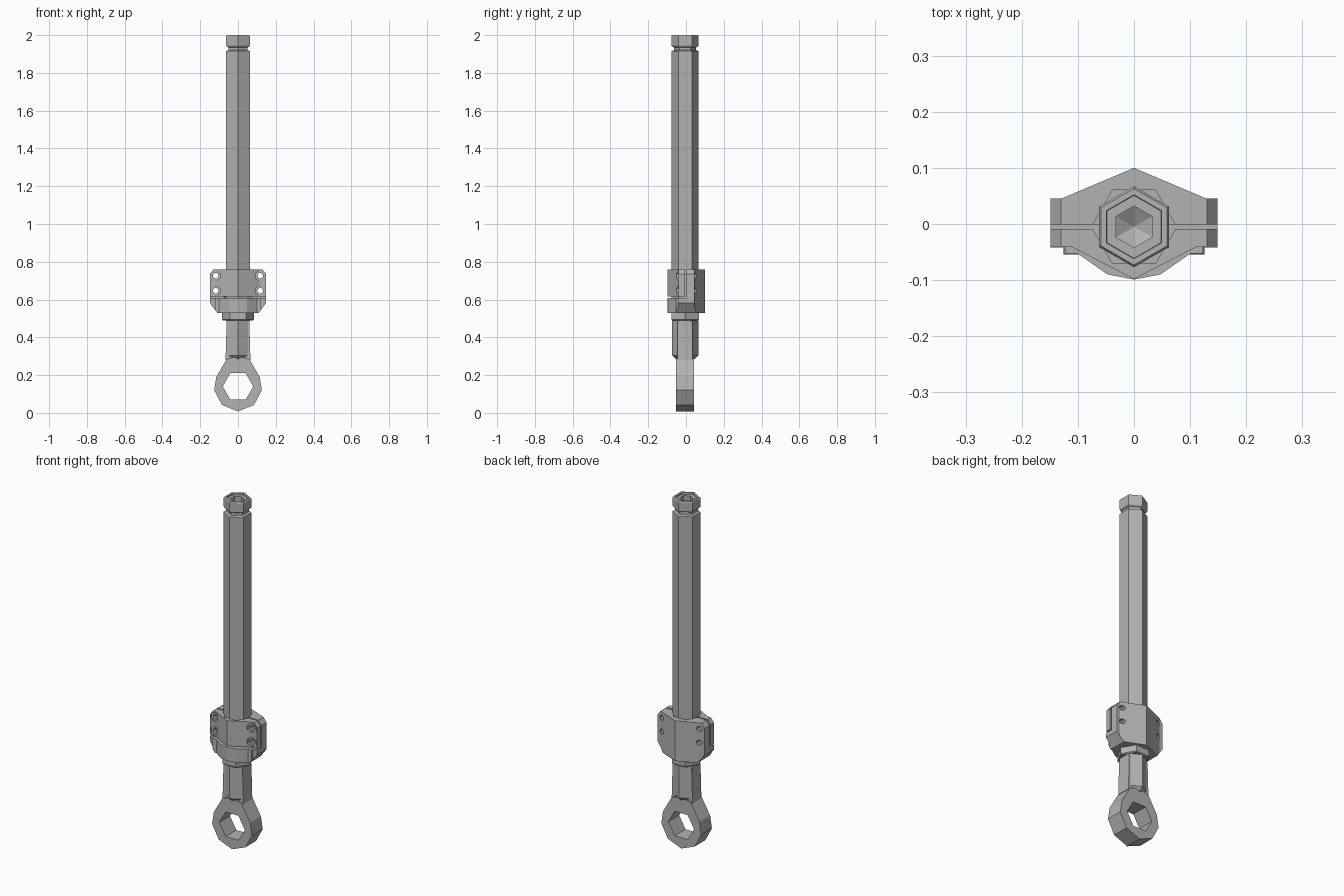
import bpy, bmesh
from math import cos, sin, pi
from mathutils import Vector, Matrix

cube = bpy.data.objects.get("Cube")
if cube:
    bpy.data.objects.remove(cube)

AXIS_Y = -0.005  # the rod sits slightly forward of centre
steel = bpy.data.materials.new("steel_grey")
steel.use_nodes = True
colour = (0.45, 0.45, 0.45, 1)
steel.diffuse_color = colour
steel.node_tree.nodes["Principled BSDF"].inputs["Base Color"].default_value = colour


def finish(name, bm):
    bmesh.ops.recalc_face_normals(bm, faces=bm.faces)
    mesh = bpy.data.meshes.new(name)
    bm.to_mesh(mesh)
    bm.free()
    mesh.materials.append(steel)
    obj = bpy.data.objects.new(name, mesh)
    bpy.context.collection.objects.link(obj)
    return obj


def lathe(name, profile, sides=6, turn=pi / 6, matrix=Matrix.Translation((0, AXIS_Y, 0))):
    """Faceted solid from (radius, height) pairs, capped at both ends."""
    bm = bmesh.new()
    rings = []
    for r, z in profile:
        rings.append([bm.verts.new((r * cos(turn + 2 * pi * i / sides),
                                    r * sin(turn + 2 * pi * i / sides), z))
                      for i in range(sides)])
    for a, b in zip(rings, rings[1:]):
        for i in range(sides):
            j = (i + 1) % sides
            bm.faces.new((a[i], a[j], b[j], b[i]))
    bm.faces.new(rings[0])
    bm.faces.new(rings[-1])
    bm.transform(matrix)
    return finish(name, bm)


def prism(name, points, start, end, axis="z", cuts=()):
    """Extrude an outline along z or y, then trim corners with planes."""
    bm = bmesh.new()
    place = (lambda p: (p[0], p[1], start)) if axis == "z" else (lambda p: (p[0], start, p[1]))
    face = bm.faces.new([bm.verts.new(place(p)) for p in points])
    moved = bmesh.ops.extrude_face_region(bm, geom=[face])["geom"]
    step = Vector((0, 0, end - start)) if axis == "z" else Vector((0, end - start, 0))
    bmesh.ops.translate(bm, vec=step, verts=[v for v in moved if isinstance(v, bmesh.types.BMVert)])
    for co, no in cuts:
        bmesh.ops.bisect_plane(bm, geom=bm.verts[:] + bm.edges[:] + bm.faces[:],
                               plane_co=co, plane_no=no, clear_outer=True)
        bmesh.ops.holes_fill(bm, edges=[e for e in bm.edges if e.is_boundary])
    return finish(name, bm)


def mirrored(half):
    """Complete an outline whose first and last points may lie on x = 0."""
    return half + [(-x, y) for x, y in reversed(half) if x > 0]


def carve(obj, cutters):
    for c in cutters:
        mod = obj.modifiers.new("cut", "BOOLEAN")
        mod.operation = "DIFFERENCE"
        mod.solver = "EXACT"
        mod.object = c
    graph = bpy.context.evaluated_depsgraph_get()
    mesh = bpy.data.meshes.new_from_object(obj.evaluated_get(graph))
    obj.modifiers.clear()
    obj.data = mesh


# Hexagonal rod with a retaining groove and a conical socket in its end
lathe("rod", [(0.072, 0.6), (0.072, 1.915), (0.059, 1.92), (0.059, 1.935),
              (0.069, 1.94), (0.072, 1.945), (0.072, 1.995), (0.068, 2.0),
              (0.057, 2.0), (0.056, 1.99), (0.037, 1.99), (0.037, 1.95), (0.001, 1.93)])

# Clamp: back shell, front cap and a common base
top_trim = [((s * 0.13, 0, 0.76), (s * 0.8, 0, 0.6)) for s in (-1, 1)]
low_trim = [((s * 0.11, 0, 0.53), (s * 0.8, 0, -0.6)) for s in (-1, 1)]
back = prism("clamp_back", mirrored([(0, 0.1), (0.13, 0.045), (0.149, 0.045), (0.149, -0.001)]),
             0.53, 0.76, cuts=top_trim + low_trim)
front = prism("clamp_front", mirrored([(0, -0.098), (0.055, -0.07), (0.113, -0.04),
                                       (0.149, -0.04), (0.149, -0.009)]),
              0.615, 0.76, cuts=top_trim)
prism("clamp_base", mirrored([(0, -0.099), (0.047, -0.09), (0.1, -0.053), (0.123, -0.053),
                              (0.123, -0.042), (0.149, -0.042), (0.149, -0.001)]),
      0.53, 0.608, cuts=low_trim)

# Bore and bolt holes, with wider seats for the bolts at the front
bore = lathe("bore_cutter", [(0.076, 0.6), (0.076, 0.8)], turn=0)
holes, seats = [], []
for x in (-0.118, 0.118):
    for z in (0.647, 0.726):
        along_y = Matrix.Translation((x, 0, z)) @ Matrix.Rotation(pi / 2, 4, "X")
        holes.append(lathe("hole_cutter", [(0.015, -0.2), (0.015, 0.2)], 8, pi / 8, along_y))
        seats.append(lathe("seat_cutter", [(0.027, 0.034), (0.027, 0.2)], 8, pi / 8, along_y))
carve(back, [bore] + holes)
carve(front, [bore] + holes + seats)
for cutter in [bore] + holes + seats:
    bpy.data.objects.remove(cutter)

# Lock nut under the clamp
lathe("lock_nut", [(0.078, 0.49), (0.084, 0.495), (0.084, 0.55)], turn=0)

# Rod end: hexagonal shank blending into a flat eye
lathe("shank", [(0.05, 0.285), (0.07, 0.305), (0.07, 0.49)])
prism("shank_web", [(-0.066, 0.28), (0.066, 0.28), (0.06, 0.48), (-0.06, 0.48)],
      -0.045, 0.035, axis="y")
eye = prism("eye", mirrored([(0, 0.3), (0.06, 0.285), (0.115, 0.19), (0.126, 0.12),
                             (0.085, 0.042), (0, 0.008)]), -0.054, 0.043, axis="y")
eye_hole = lathe("eye_cutter", [(0.081, -0.2), (0.081, 0.2)], 6, 0,
                 Matrix.Translation((0, 0, 0.14)) @ Matrix.Rotation(pi / 2, 4, "X"))
carve(eye, [eye_hole])
bpy.data.objects.remove(eye_hole)
